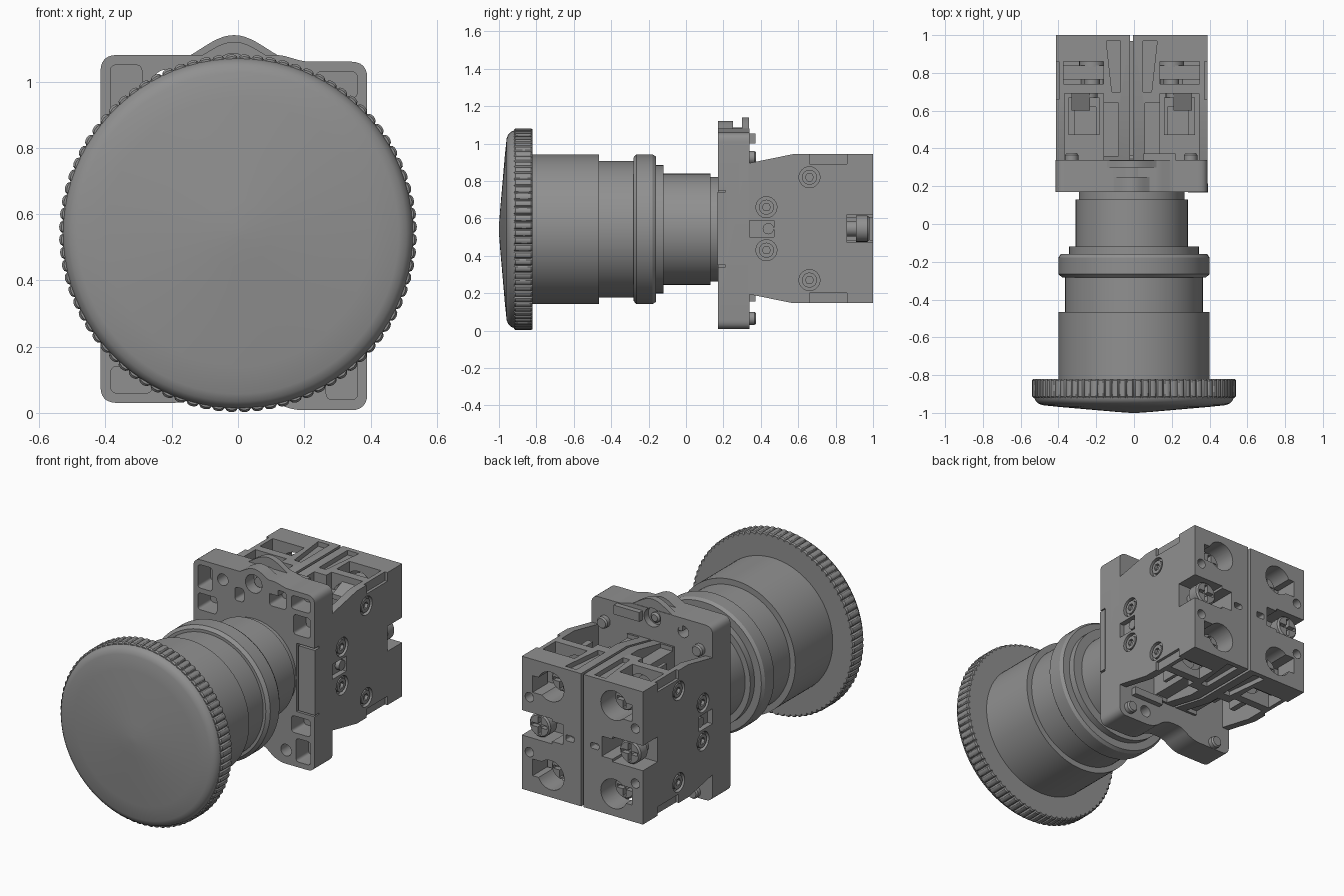
import bpy, bmesh
from math import pi, sin, cos

if "Cube" in bpy.data.objects:
    bpy.data.objects.remove(bpy.data.objects["Cube"])

CX, CZ = -0.012, 0.545          # centre of the contact blocks
AX = 0.542                      # height of the button axis
BLOCK = (CX, 0, CZ)


def loft(name, rings, loc=(0, 0, 0)):
    """Skin a list of equal-length rings and cap both ends."""
    n = len(rings[0])
    verts = [v for r in rings for v in r]
    faces = [(k*n + i, k*n + (i+1) % n, (k+1)*n + (i+1) % n, (k+1)*n + i)
             for k in range(len(rings)-1) for i in range(n)]
    faces += [tuple(range(n)), tuple(range(len(verts)-n, len(verts)))]
    me = bpy.data.meshes.new(name)
    me.from_pydata(verts, [], faces)
    bm = bmesh.new()
    bm.from_mesh(me)
    bmesh.ops.recalc_face_normals(bm, faces=bm.faces)
    bm.to_mesh(me)
    bm.free()
    ob = bpy.data.objects.new(name, me)
    ob.location = loc
    bpy.context.collection.objects.link(ob)
    return ob


def lathe(name, profile, x=0, z=0, n=96, loc=(0, 0, 0)):
    """Revolve (radius, y) points about a line parallel to y."""
    return loft(name, [[(x + r*cos(2*pi*i/n), y, z + r*sin(2*pi*i/n)) for i in range(n)]
                       for r, y in profile], loc)


def prism_y(name, pts, y0, y1, loc=(0, 0, 0)):
    return loft(name, [[(x, y, z) for x, z in pts] for y in (y0, y1)], loc)


def prism_x(name, pts, x0, x1, loc=(0, 0, 0)):
    return loft(name, [[(x, y, z) for y, z in pts] for x in (x0, x1)], loc)


def box(name, x0, x1, y0, y1, z0, z1, loc=(0, 0, 0)):
    return prism_y(name, [(x0, z0), (x1, z0), (x1, z1), (x0, z1)], y0, y1, loc)


def circle(a, b, r, n=32):
    return [(a + r*cos(2*pi*i/n), b + r*sin(2*pi*i/n)) for i in range(n)]


def rounded(pts, steps=6):
    """Outline from (a, b, radius) corners."""
    out = []
    for i, (a, b, r) in enumerate(pts):
        ends = []
        for p in (pts[i-1], pts[(i+1) % len(pts)]):
            d = ((p[0]-a)**2 + (p[1]-b)**2)**0.5
            ends.append((a + (p[0]-a)*r/d, b + (p[1]-b)*r/d))
        for k in range(steps+1):
            t = k/steps
            out.append(tuple((1-t)**2*ends[0][j] + 2*t*(1-t)*(a, b)[j] + t*t*ends[1][j]
                             for j in (0, 1)))
    return out


def rrect(a0, a1, b0, b1, r):
    return rounded([(a0, b0, r), (a1, b0, r), (a1, b1, r), (a0, b1, r)])


def cut(ob, *cutters):
    bpy.context.view_layer.objects.active = ob
    for c in cutters:
        m = ob.modifiers.new("cut", 'BOOLEAN')
        m.operation, m.solver, m.object = 'DIFFERENCE', 'EXACT', c
        bpy.ops.object.modifier_apply(modifier=m.name)
        bpy.data.objects.remove(c)
    return ob


def mirrored(ob, z=False):
    m = ob.modifiers.new("mirror", 'MIRROR')
    m.use_axis = (True, False, z)
    m.use_mirror_merge = False
    return ob


def screw(name, x, z, r, y0, y1, loc):
    """Cross-slot screw facing +y."""
    s = lathe(name, [(r*.6, y0), (r*.6, y1-.07), (r, y1-.07), (r, y1-.01), (r*.88, y1)], x, z, 24, loc)
    return cut(s, box("c", x-r*.75, x+r*.75, y1-.03, y1+.1, z-.01, z+.01, loc),
               box("c", x-.01, x+.01, y1-.03, y1+.1, z-r*.75, z+r*.75, loc))


# mushroom button with scalloped grip rim
lathe("mushroom_head", [(.02, -1), (.1, -.994), (.25, -.981), (.4, -.968), (.485, -.959), (.508, -.95),
                        (.522, -.935), (.529, -.915), (.529, -.825)], z=AX)
TEETH, SUB = 84, 6
rim = [(r*cos(a), r*sin(a)) for i in range(TEETH*SUB) for a in [2*pi*i/(TEETH*SUB)]
       for r in [.528 + .012*abs(sin(pi*i/SUB))**.45]]
loft("grip_rim", [[(x*s, y, AX + z*s) for x, z in rim]
                  for s, y in ((.988, -.92), (1, -.912), (1, -.828), (.988, -.82))])

# stepped round body and the narrower neck
lathe("button_body", [(.1, -.83), (.4, -.83), (.4, -.465), (.365, -.465), (.365, -.282), (.382, -.282),
                      (.4, -.265), (.4, -.178), (.388, -.16), (.343, -.16), (.343, -.12), (.1, -.12)], z=AX)
lathe("button_neck", [(.1, -.13), (.297, -.13), (.297, .13), (.28, .13), (.28, .2), (.1, .2)], CX, AX)

# mounting plate with wavy edges, pockets and holes
plate = prism_y("mounting_plate", rounded([
    (-.415, .03, .05), (-.14, .03, .06), (-.07, .085, .04), (.05, .085, .05), (.14, .008, .06),
    (.39, .008, .05), (.39, 1.06, .05), (.2, 1.06, .02), (.13, 1.08, .02), (-.415, 1.08, .05)]), .17, .34)
cutters = []
for x0, x1, z0, z1 in ((-.385, -.29, .91, 1.05), (-.385, -.26, .78, .88), (.09, .2, .93, 1.035),
                       (.235, .36, .95, 1.03), (.25, .36, .8, .92), (-.14, -.08, .9, .98)):
    for s in (1, -1):           # the lower half repeats the upper turned by 180 degrees
        xs = sorted((CX + s*(x0-CX), CX + s*(x1-CX)))
        zs = sorted((CZ + s*(z0-CZ), CZ + s*(z1-CZ)))
        if s == 1 or zs[0] > .03 and abs(x0+x1) > .25:
            cutters.append(prism_y("c", rrect(*xs, *zs, .02), .1, .29))
for x, z in ((-.22, 1.0), (.2, .09)):
    cutters.append(prism_y("c", circle(x, z, .035, 24), .1, .5))
cutters.append(box("c", .27, .5, .1, .21, .34, .75))
cutters += [prism_y("c", circle(-.015, 1.03, .055), a, b) for a, b in ((.1, .25), (.3, .5))]
cut(plate, *cutters)
box("side_clip", .285, .393, .168, .215, .35, .74)

# raised crest on the top edge
for name, top, half, y0, y1 in (("crest_front", 1.12, .16, .17, .25), ("crest_middle", 1.085, .12, .25, .3),
                                ("crest_back", 1.14, .2, .3, .337)):
    wave = [(-.012 + half*t, 1.058 + (top-1.058)*.5*(1+cos(pi*t))) for t in
            [1 - k/12 for k in range(25)]]
    crest = prism_y(name, [(-.012-half, 1.0), (-.012+half, 1.0)] + wave, y0, y1)
    if name != "crest_middle":
        cut(crest, prism_y("c", circle(-.015, 1.03, .055), .1, .5))
lathe("latch_pin", [(.03, .22), (.03, .31), (.02, .32)], -.015, 1.02, 24)

# fixing screws and tabs behind the plate
for x, z in ((.3, .925), (-.33, .925), (-.3, .065), (.32, .065)):
    lathe("plate_screw", [(.035, .33), (.035, .365), (.028, .375)], x, z, 24)
box("plate_tab", .05, .22, .34, .372, 1.0, 1.055)
box("plate_lower_tab", .1, .3, .34, .372, .155, .2)

# contact block, built on +x around the block centre, then mirrored
P = [(.335, .35), (.57, .398), (1, .398), (1, -.398), (.57, -.398), (.335, -.35)]
block = prism_x("contact_block", P, .008, .402, BLOCK)
cutters = [
    box("c", .2, .5, .86, 1.1, -.075, .075, BLOCK),       # clamp screw notch
    box("c", .13, .22, .8, 1.1, -.06, .06, BLOCK),        # square window
    box("c", .37, .5, .3, .47, -.045, .045, BLOCK),       # side notch
    prism_y("c", rrect(.055, .11, -.03, .005, .012), .95, 1.1, BLOCK)]
for s in (1, -1):
    def zbox(x0, x1, y0, y1, z0, z1):
        return box("c", x0, x1, y0, y1, *sorted((s*z0, s*z1)), BLOCK)
    cutters += [
        zbox(.15, .355, .3, .69, .17, .6),                # contact pocket
        zbox(.07, .15, .36, .64, .33, .6),                # inner step
        zbox(.15, .36, .74, .86, .2, .6),                 # terminal window
        loft("c", [[(x, y, s*z) for x, y in ((.06, .7), (.105, .7), (.135, .97), (.06, .97))]
                   for z in (.37, .6)], BLOCK),           # tapered groove
        zbox(.385, .5, .66, .86, .345, .6),               # outer ledge
        prism_y("c", circle(.21, s*.265, .088), .72, 1.1, BLOCK),
        zbox(.21, .33, .8, 1.1, .2, .3),                  # wire entry
        prism_y("c", circle(.352, s*.165, .028, 20), .94, 1.1, BLOCK)]
    for y, z in ((.66, .275), (.43, .115)):               # side rivet pits
        cutters.append(prism_x("c", circle(y, s*z, .056), .38, .5, BLOCK))
cut(block, *cutters)
mirrored(block)

# small parts inside each block
mirrored(screw("clamp_screw", .3, 0, .07, .84, .98, BLOCK))
mirrored(screw("terminal_screw", .21, .265, .068, .7, .9, BLOCK), True)
mirrored(box("terminal_bar", .15, .36, .765, .84, .2, .33, BLOCK), True)
clamp = box("terminal_clamp", .17, .335, .47, .67, .16, .31, BLOCK)
mirrored(cut(clamp, box("c", .19, .3, .44, .62, .24, .4, BLOCK)), True)
lever = prism_x("contact_lever", [(.6, .29), (.69, .33), (.69, .36), (.6, .32)], .22, .32, BLOCK)
mirrored(lever, True)
mirrored(lathe("contact_roller", [(.05, .67), (.05, .73)], .23, .3, 24, BLOCK), True)
mirrored(prism_x("side_plunger", circle(.44, 0, .03, 20), .36, .395, BLOCK))
for y, z in ((.66, .275), (.43, .115)):
    rivet = prism_x("side_rivet", circle(y, z, .04), .36, .398, BLOCK)
    mirrored(cut(rivet, prism_x("c", circle(y, z, .022, 6), .375, .5, BLOCK)), True)

# spine joining the two blocks and the coupling to the plate
box("centre_spine", -.04, .016, .36, .97, .22, .87)
lathe("coupling", [(.2, .3), (.2, .345), (.18, .36)], 0, AX, 48)

# dark grey plastic on every part, smooth shading with sharp edges kept
dark = bpy.data.materials.new("dark_grey")
dark.diffuse_color = (.28, .28, .28, 1)
dark.use_nodes = True
dark.node_tree.nodes["Principled BSDF"].inputs["Base Color"].default_value = dark.diffuse_color
for ob in bpy.data.objects:
    ob.data.materials.clear()
    ob.data.materials.append(dark)
    for p in ob.data.polygons:
        p.material_index = 0
bpy.ops.object.select_all(action='SELECT')
bpy.context.view_layer.objects.active = plate
bpy.ops.object.shade_smooth_by_angle(angle=pi/6)
